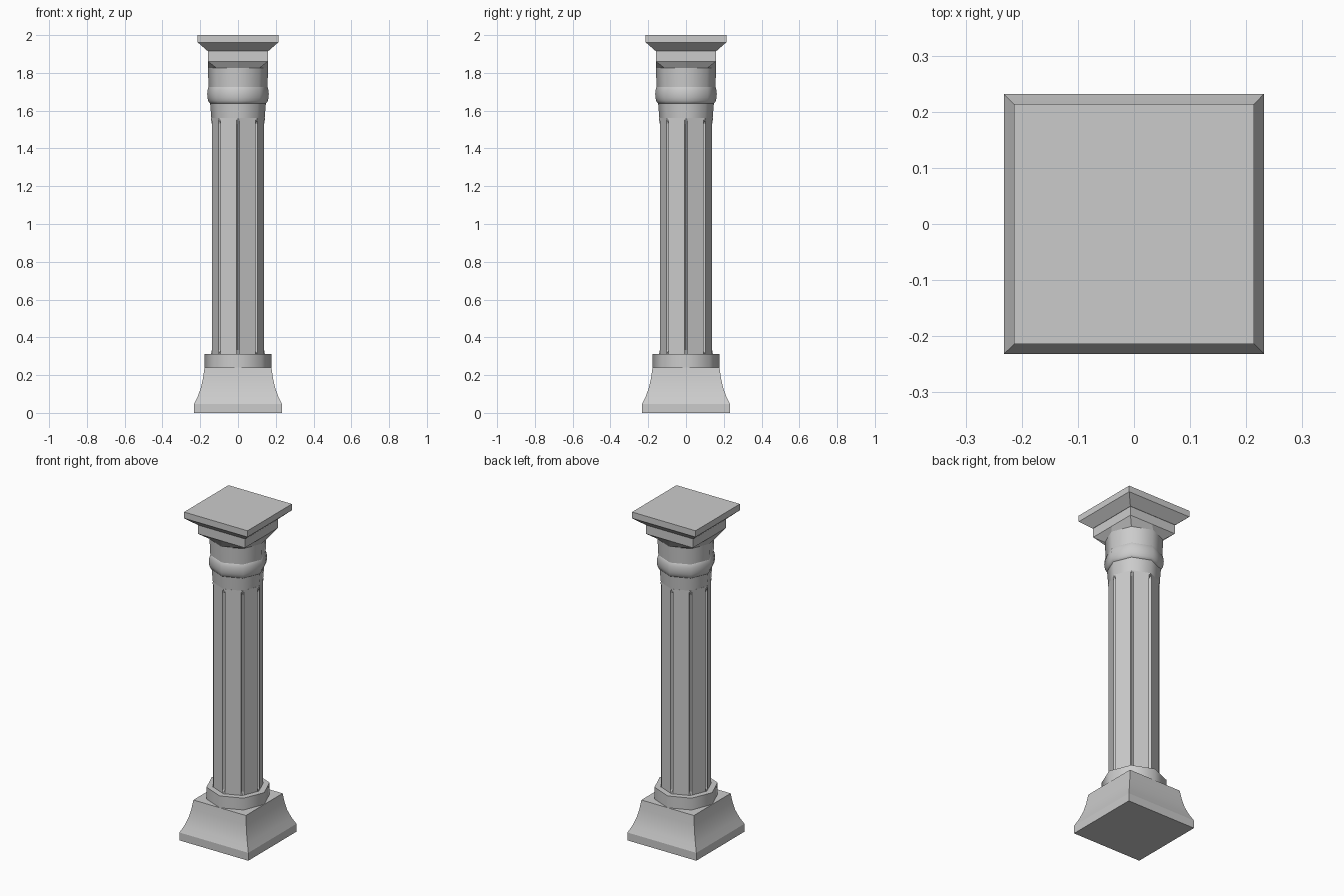
import bpy, bmesh
from math import pi, sin, cos, radians

if "Cube" in bpy.data.objects:
    bpy.data.objects.remove(bpy.data.objects["Cube"])


def octagon(r, z):
    return [(r * cos(i * pi / 4), r * sin(i * pi / 4), z) for i in range(8)]


def square(h, z, mids=False):
    if mids:  # corners and edge midpoints, matching the octagon's eight points
        s = [(1, 0), (1, 1), (0, 1), (-1, 1), (-1, 0), (-1, -1), (0, -1), (1, -1)]
    else:
        s = [(1, 1), (-1, 1), (-1, -1), (1, -1)]
    return [(h * x, h * y, z) for x, y in s]


def grooved(z, depth):
    # octagon whose corners are cut by V grooves of the given depth
    R, ap, hw = 0.142, 0.131, 0.0455
    pts = []
    for i in range(8):
        a = i * pi / 4
        pts.append(((R - depth) * cos(a), (R - depth) * sin(a), z))
        m = a + pi / 8
        for s in (-hw, hw):
            pts.append((ap * cos(m) - s * sin(m), ap * sin(m) + s * cos(m), z))
    return pts


def loft(name, rings, smooth=None):
    bm = bmesh.new()
    vs = [[bm.verts.new(p) for p in ring] for ring in rings]
    n = len(vs[0])
    for a, b in zip(vs, vs[1:]):
        for i in range(n):
            j = (i + 1) % n
            bm.faces.new((a[i], a[j], b[j], b[i]))
    bm.faces.new(vs[0][::-1])
    bm.faces.new(vs[-1])
    bmesh.ops.recalc_face_normals(bm, faces=bm.faces[:])
    me = bpy.data.meshes.new(name)
    bm.to_mesh(me)
    bm.free()
    ob = bpy.data.objects.new(name, me)
    bpy.context.collection.objects.link(ob)
    if smooth:
        bpy.ops.object.select_all(action='DESELECT')
        ob.select_set(True)
        bpy.context.view_layer.objects.active = ob
        bpy.ops.object.shade_smooth_by_angle(angle=radians(smooth))
    return ob


# Flared square foot
loft("plinth", [square(h, z) for h, z in
                [(0.232, 0), (0.232, 0.048), (0.212, 0.09), (0.196, 0.135),
                 (0.185, 0.185), (0.177, 0.24)]], 25)

# Eight-sided ring on the foot
loft("base_ring", [octagon(0.177, 0.235), octagon(0.177, 0.312)], 50)

# Shaft with grooves that run out at both ends
loft("shaft", [grooved(z, d) for z, d in
               [(0.305, 0), (0.312, 0), (0.332, 0.016), (1.53, 0.016),
                (1.55, 0), (1.56, 0)]])

# Neck below the bulge
loft("neck", [octagon(0.14, 1.545), octagon(0.149, 1.655)], 50)

# Rounded eight-sided collar
loft("collar", [octagon(0.144 + 0.019 * sin(t * pi / 8), 1.687 - 0.05 * cos(t * pi / 8))
                for t in range(9)], 50)

# Drum that blends from octagon to square block
loft("drum", [octagon(0.154, 1.70), octagon(0.16, 1.825)], 50)
loft("capital_block", [octagon(0.16, 1.825), square(0.158, 1.86, True),
                       square(0.158, 1.916, True)])

# Flared top slab
loft("top_slab", [square(0.16, 1.915), square(0.214, 1.962), square(0.214, 2.0)])
